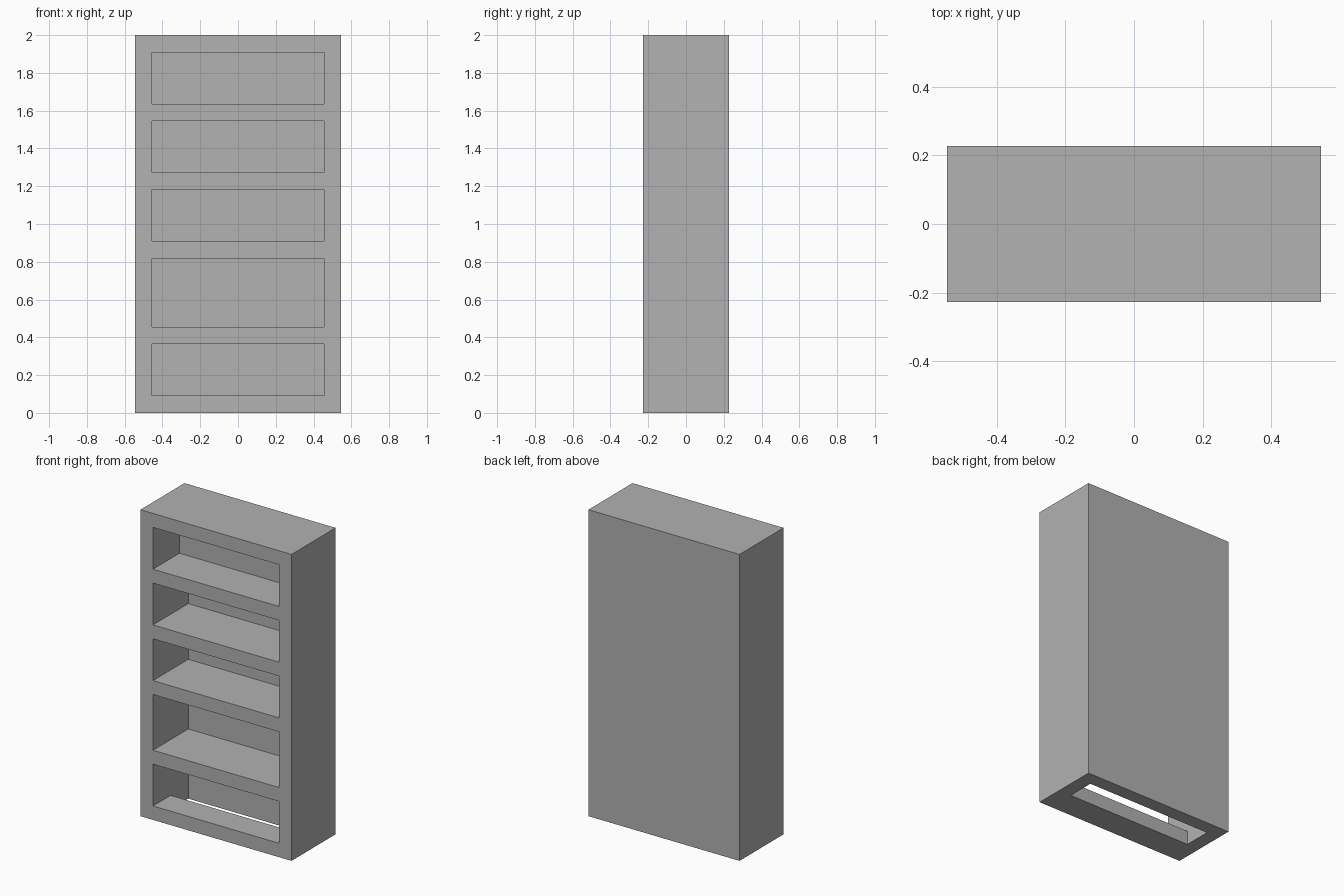
import bpy
import bmesh

default = bpy.data.objects.get("Cube")
if default:
    bpy.data.objects.remove(default, do_unlink=True)

# The cabinet is 12 x 5 x 22 modules
U = 2 / 22
WIDTH, DEPTH, HEIGHT = 12, 5, 22

grey = bpy.data.materials.new("plain_grey")
grey.use_nodes = True
grey.diffuse_color = (0.445, 0.445, 0.445, 1)
grey.node_tree.nodes["Principled BSDF"].inputs["Base Color"].default_value = grey.diffuse_color


def box(name, x, y, z):
    """Box from (low, high) module ranges; y is counted from the front face."""
    mesh = bpy.data.meshes.new(name)
    bm = bmesh.new()
    bmesh.ops.create_cube(bm, size=1)
    for v in bm.verts:
        v.co.x = x[v.co.x > 0] * U
        v.co.y = (y[v.co.y > 0] - DEPTH / 2) * U
        v.co.z = z[v.co.z > 0] * U
    bm.to_mesh(mesh)
    bm.free()
    mesh.materials.append(grey)
    obj = bpy.data.objects.new(name, mesh)
    bpy.context.collection.objects.link(obj)
    return obj


def carve(target, cutter):
    """Subtract the cutter from the target and discard it."""
    cutter.hide_render = True
    mod = target.modifiers.new(cutter.name, "BOOLEAN")
    mod.operation = "DIFFERENCE"
    mod.solver = "EXACT"
    mod.object = cutter
    bpy.context.view_layer.objects.active = target
    bpy.ops.object.modifier_apply(modifier=mod.name)
    bpy.data.objects.remove(cutter, do_unlink=True)


# Solid body
body = box("bookcase", (-WIDTH / 2, WIDTH / 2), (0, DEPTH), (0, HEIGHT))

# Compartments open to the front: floor, ceiling, depth (the top one is shallower)
compartments = [(1, 4, 4), (5, 9, 4), (10, 13, 4), (14, 17, 4), (18, 21, 3)]
for low, high, deep in compartments:
    carve(body, box("compartment_cutter", (-5, 5), (-1, deep), (low, high)))

# Slot through the floor at the rear of the lowest compartment
carve(body, box("floor_slot_cutter", (-5, 5), (2, 4), (-1, 2)))
